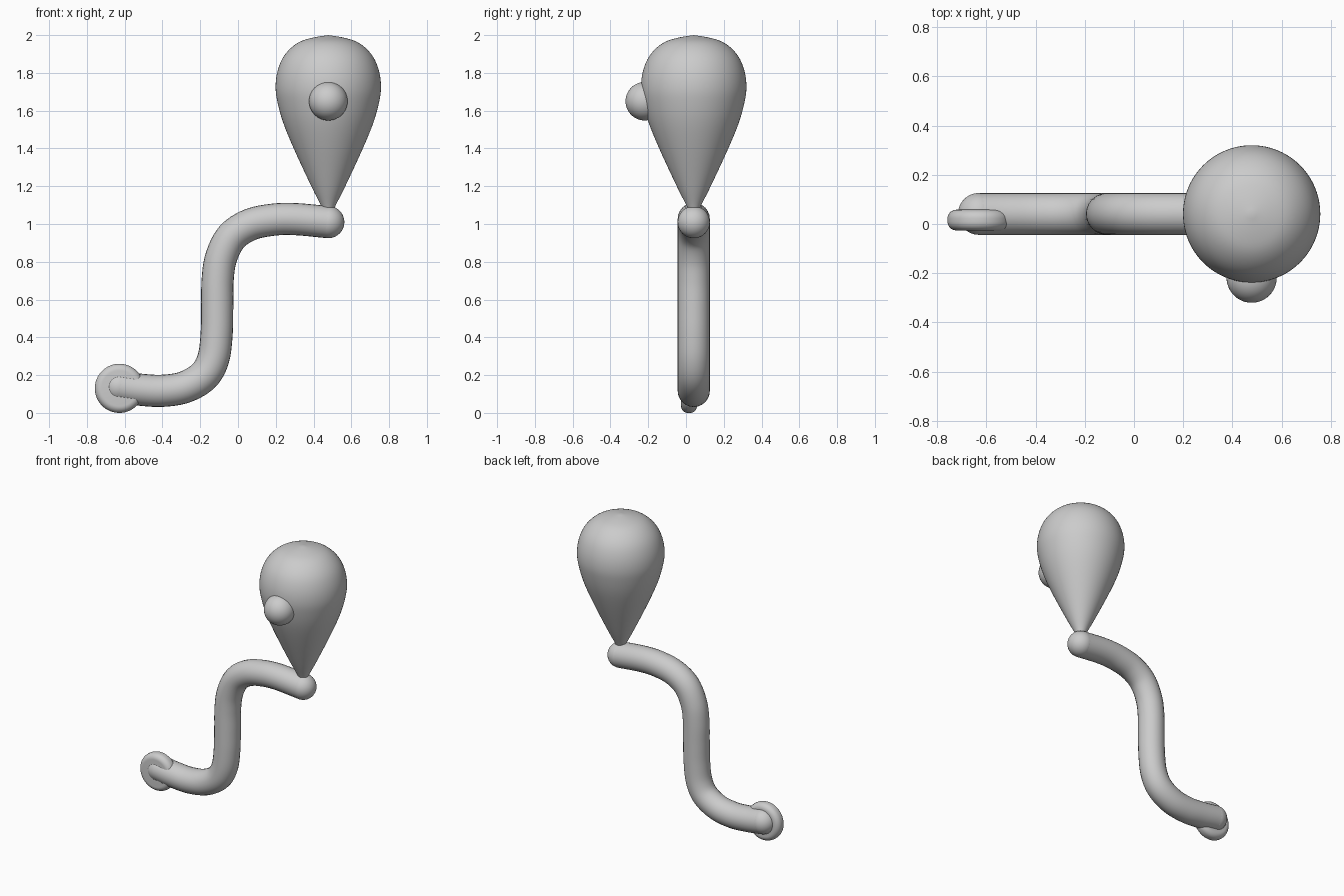
import bpy, bmesh, math
from mathutils import Vector, Matrix

if "Cube" in bpy.data.objects:
    bpy.data.objects.remove(bpy.data.objects["Cube"])

CY = 0.041   # y of the tube and bulb centre line
R = 0.085    # tube radius


def catmull(pts, steps):
    p = [Vector(q) for q in pts]
    p = [2 * p[0] - p[1]] + p + [2 * p[-1] - p[-2]]
    out = []
    for a, b, c, d in zip(p, p[1:], p[2:], p[3:]):
        for i in range(steps):
            t = i / steps
            out.append(0.5 * (2 * b + (c - a) * t + (2 * a - 5 * b + 4 * c - d) * t * t
                              + (3 * b - a - 3 * c + d) * t ** 3))
    return out + [p[-2]]


def lathe(name, profile, matrix, sides=64):
    """Spin (radius, height) points around local z."""
    bm = bmesh.new()
    vs = [bm.verts.new((max(r, 0), 0, h)) for r, h in profile]
    es = [bm.edges.new(e) for e in zip(vs, vs[1:])]
    bmesh.ops.spin(bm, geom=vs + es, cent=(0, 0, 0), axis=(0, 0, 1),
                   angle=math.tau, steps=sides)
    bmesh.ops.remove_doubles(bm, verts=bm.verts, dist=1e-5)
    bmesh.ops.recalc_face_normals(bm, faces=bm.faces)
    bm.transform(matrix)
    for f in bm.faces:
        f.smooth = True
    me = bpy.data.meshes.new(name)
    bm.to_mesh(me)
    bm.free()
    ob = bpy.data.objects.new(name, me)
    bpy.context.collection.objects.link(ob)
    return ob


def arc(cr, ch, rad, a0, a1, n):
    angs = [math.radians(a0 + (a1 - a0) * i / n) for i in range(n + 1)]
    return [(cr + rad * math.cos(a), ch + rad * math.sin(a)) for a in angs]


def ball(name, loc, rad):
    return lathe(name, arc(0, 0, rad, -90, 90, 24), Matrix.Translation(loc), 48)


# S-shaped tube
path = [(-0.63, 0.138), (-0.52, 0.123), (-0.40, 0.117), (-0.28, 0.137), (-0.18, 0.197),
        (-0.13, 0.29), (-0.113, 0.42), (-0.11, 0.56), (-0.108, 0.70), (-0.09, 0.82),
        (-0.035, 0.93), (0.06, 0.995), (0.18, 1.022), (0.30, 1.026), (0.478, 1.01)]
cu = bpy.data.curves.new("tube", 'CURVE')
cu.dimensions = '3D'
cu.bevel_depth = R
cu.bevel_resolution = 10
sp = cu.splines.new('POLY')
line = catmull(path, 6)
sp.points.add(len(line) - 1)
for pt, (x, z) in zip(sp.points, line):
    pt.co = (x, CY, z, 1)
sp.use_smooth = True
tube = bpy.data.objects.new("tube", cu)
bpy.context.collection.objects.link(tube)

# Rounded tube ends
for name, (x, z) in (("tube_end_low", path[0]), ("tube_end_high", path[-1])):
    ball(name, (x, CY, z), R)

# Teardrop bulb
drop = [(0.012, 1.03), (0.035, 1.09), (0.09, 1.2), (0.183, 1.4), (0.24, 1.54), (0.27, 1.65),
        (0.279, 1.725), (0.271, 1.80), (0.246, 1.87), (0.205, 1.925), (0.15, 1.965),
        (0.08, 1.987), (0, 2.0)]
lathe("bulb", [(0, 1.03)] + [tuple(p) for p in catmull(drop, 4)],
      Matrix.Translation((0.478, CY, 0)), 96)

# Knob on the front of the bulb
ball("knob", (0.478, -0.218, 1.65), 0.102)

# Flat round-edged disc at the low end
H, E = 0.042, 0.036
disc = ([(0, -H)] + arc(0.13 - E, -H + E, E, -90, 0, 8)
        + arc(0.13 - E, H - E, E, 0, 90, 8) + [(0, H)])
lathe("foot_disc", disc,
      Matrix.Translation((-0.628, 0.016, 0.13)) @ Matrix.Rotation(math.pi / 2, 4, 'X'))
